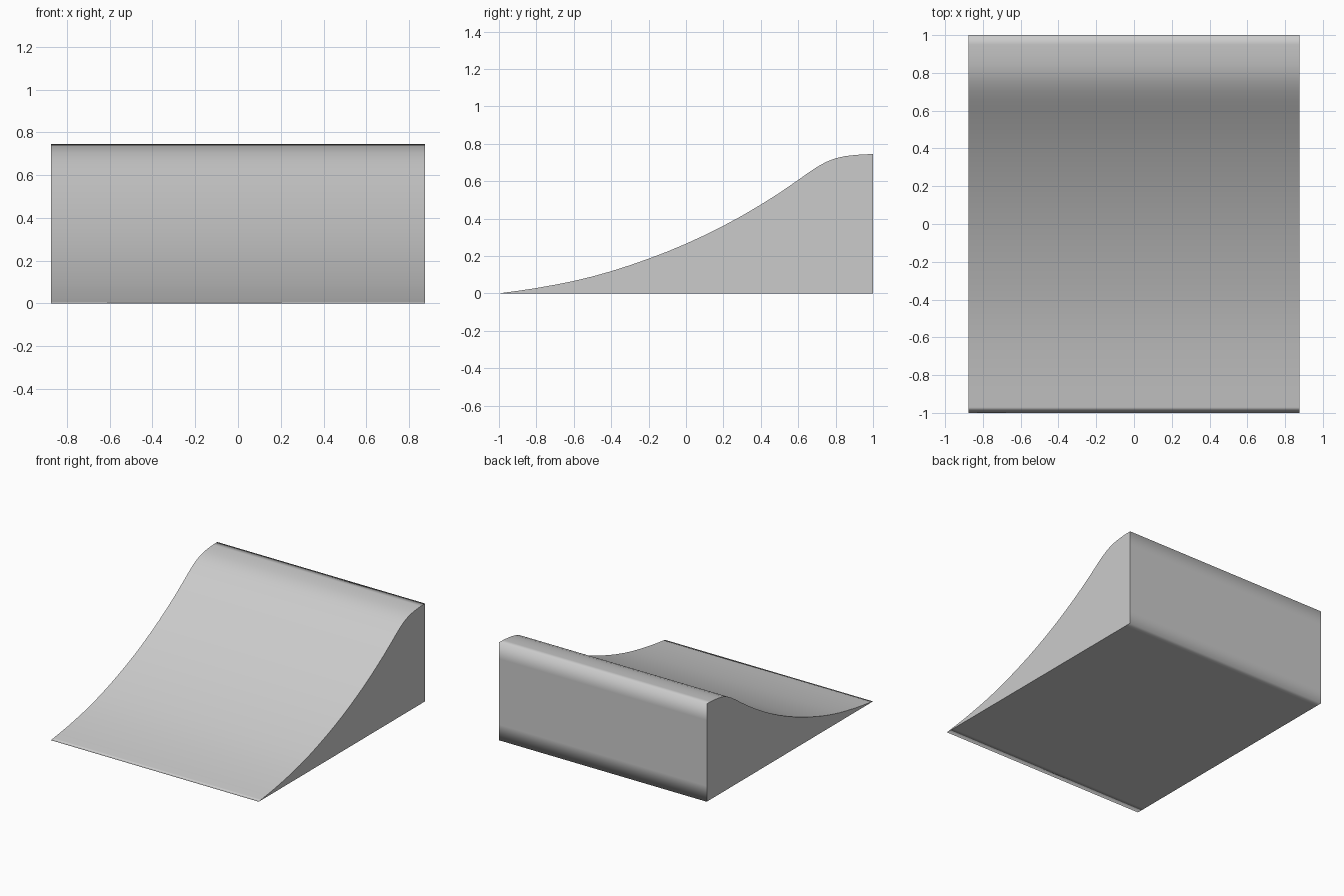
import bpy
import bmesh

if "Cube" in bpy.data.objects:
    bpy.data.objects.remove(bpy.data.objects["Cube"])

HALF_WIDTH = 0.875

# Side outline (y, z): curved ramp from the front tip to the crest
ramp = [(-1.0, 0.0), (-0.97, 0.005), (-0.9, 0.014), (-0.8, 0.029), (-0.7, 0.047),
        (-0.6, 0.067), (-0.5, 0.091), (-0.4, 0.119), (-0.3, 0.151), (-0.2, 0.186),
        (-0.1, 0.224), (0.0, 0.266), (0.1, 0.312), (0.2, 0.362), (0.3, 0.416),
        (0.4, 0.475), (0.5, 0.538), (0.6, 0.607), (0.65, 0.643), (0.7, 0.676),
        (0.75, 0.704), (0.8, 0.723), (0.85, 0.734), (0.9, 0.74), (0.95, 0.744), (1.0, 0.745)]
# Upright back and flat underside
back_and_base = [(1.0, 0.62), (1.0, 0.12), (1.0, 0.0), (0.95, 0.0), (-0.93, 0.0)]
outline = ramp + back_and_base

# Sweep the outline across the width
bm = bmesh.new()
left = [bm.verts.new((-HALF_WIDTH, y, z)) for y, z in outline]
right = [bm.verts.new((HALF_WIDTH, y, z)) for y, z in outline]
n = len(outline)
for i in range(n):
    j = (i + 1) % n
    bm.faces.new((left[i], left[j], right[j], right[i])).smooth = True
caps = [bm.faces.new(left), bm.faces.new(right)]
bmesh.ops.recalc_face_normals(bm, faces=bm.faces)

# Flat side walls with crisp rims; the swept surface stays smooth
for cap in caps:
    cap.smooth = False
    for edge in cap.edges:
        edge.smooth = False

mesh = bpy.data.meshes.new("ramp")
bm.to_mesh(mesh)
bm.free()
bpy.context.collection.objects.link(bpy.data.objects.new("ramp", mesh))
